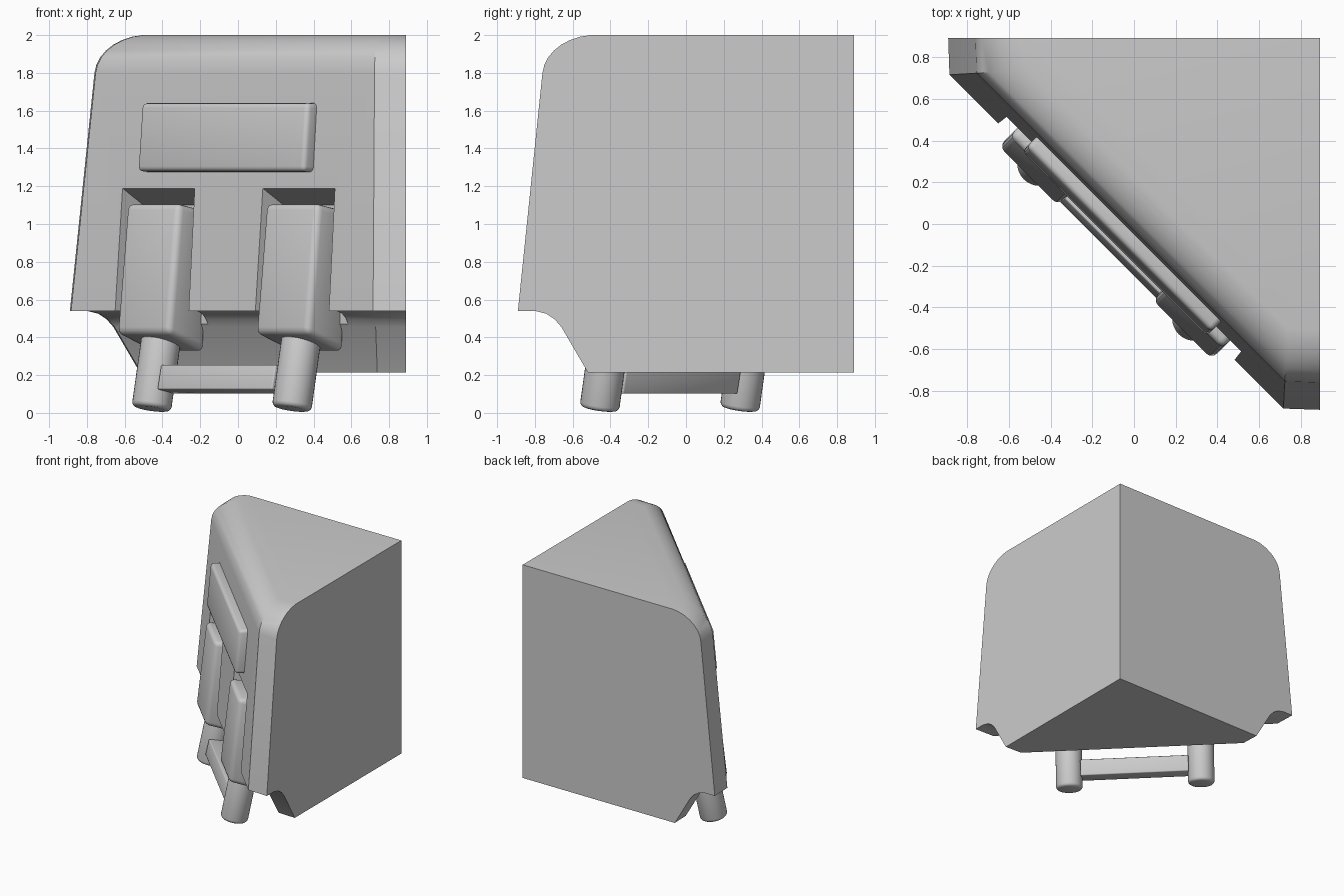
import bpy, bmesh, math
from mathutils import Vector

if "Cube" in bpy.data.objects:
    bpy.data.objects.remove(bpy.data.objects["Cube"])

grey = bpy.data.materials.new("plain grey")
grey.use_nodes = True
grey.diffuse_color = (0.6, 0.6, 0.6, 1)
grey.node_tree.nodes["Principled BSDF"].inputs["Base Color"].default_value = (0.6, 0.6, 0.6, 1)

R2 = math.sqrt(2)
E = 0.89  # half size of the corner block


def diag(u, s, z):
    """Point on the diagonal front: u runs along it, s = x + y goes inward."""
    return Vector(((s + R2 * u) / 2, (s - R2 * u) / 2, z))


def loft(name, rings):
    """Skin equal rings of points and cap both ends."""
    bm = bmesh.new()
    loops = [[bm.verts.new(p) for p in ring] for ring in rings]
    for a, b in zip(loops, loops[1:]):
        for i in range(len(a)):
            j = (i + 1) % len(a)
            bm.faces.new((a[i], a[j], b[j], b[i]))
    bm.faces.new(loops[0][::-1])
    bm.faces.new(loops[-1])
    bmesh.ops.recalc_face_normals(bm, faces=bm.faces)
    mesh = bpy.data.meshes.new(name)
    bm.to_mesh(mesh)
    bm.free()
    mesh.materials.append(grey)
    ob = bpy.data.objects.new(name, mesh)
    bpy.context.collection.objects.link(ob)
    return ob


def prism(name, profile, u0, u1, draft=0.0):
    """Side profile of (s, z) points stretched along the diagonal; draft narrows it inward."""
    return loft(name, [[diag(u + k * draft * s, s, z) for s, z in profile]
                       for u, k in ((u0, 1), (u1, -1))])


def finish(ob, bevel=0.0):
    """Apply modifiers and smooth all but the sharp edges."""
    if bevel:
        m = ob.modifiers.new("round", 'BEVEL')
        m.width, m.segments, m.limit_method = bevel, 3, 'ANGLE'
    bpy.ops.object.select_all(action='DESELECT')
    ob.select_set(True)
    bpy.context.view_layer.objects.active = ob
    for m in list(ob.modifiers):
        bpy.ops.object.modifier_apply(modifier=m.name)
    bpy.ops.object.shade_smooth_by_angle(angle=math.radians(32))


# Corner block: (inset, height) profile with a cove below and a rounded top
profile = [(0.37, 0.215), (0.23, 0.455), (0.195, 0.495), (0.15, 0.525), (0.09, 0.54),
           (0, 0.54), (0.13, 1.8)]
for i in range(1, 8):
    t = math.radians(84 * i / 7)
    profile.append((0.13 + 0.25 * (1 - math.cos(t)) + 0.03 * i / 7,
                    1.8 + 0.2 * math.sin(t) / math.sin(math.radians(84))))
rings = []
for d, z in profile:
    c = 0.715 + 0.06 * d
    rings.append([(E, E, z), (-E + d, E, z), (-E + d + 0.006, c, z),
                  (c, -E + d + 0.006, z), (E, -E + d, z)])
block = loft("corner_block", rings)

# Two slots cut into the diagonal face
slot = [(-0.5, 0.25), (-0.5, 1.37), (-0.1, 1.19), (0.1, 1.1), (0.06, 0.46), (0.04, 0.25)]
for side in (-1, 1):
    cutter = prism("slot_cutter", slot, side * 0.525 - 0.262, side * 0.525 + 0.262, 0.08)
    m = block.modifiers.new("slot", 'BOOLEAN')
    m.operation, m.solver, m.object = 'DIFFERENCE', 'EXACT', cutter
    cutter.hide_render = True
finish(block)
for ob in [o for o in bpy.data.objects if o.name.startswith("slot_cutter")]:
    bpy.data.objects.remove(ob)

# Raised plate on the upper front
plate = prism("upper_plate", [(-0.19, 1.28), (-0.145, 1.64), (0.02, 1.64), (0.02, 1.27)],
              -0.625, 0.625)
finish(plate, 0.025)

# Leg housings and round legs
AXIS = diag(0, 0.28, 1).normalized()
for side, label in ((-1, "right"), (1, "left")):
    housing = prism(label + "_leg_housing",
                    [(-0.28, 0.42), (-0.17, 1.11), (0.14, 1.07), (0.11, 0.32)],
                    side * 0.52 - 0.2, side * 0.52 + 0.2)
    finish(housing, 0.035)

    foot = diag(side * 0.525, -0.175, 0.021)
    bpy.ops.mesh.primitive_cylinder_add(vertices=32, radius=0.105, depth=0.5,
                                        location=foot + AXIS * 0.25,
                                        rotation=AXIS.to_track_quat('Z', 'Y').to_euler())
    leg = bpy.context.object
    leg.name = label + "_leg"
    leg.data.materials.append(grey)
    finish(leg, 0.025)

# Cross bar joining the legs
bar = prism("cross_bar", [(-0.25, 0.125), (-0.21, 0.255), (-0.02, 0.23), (-0.06, 0.1)],
            -0.43, 0.43)
finish(bar, 0.008)
